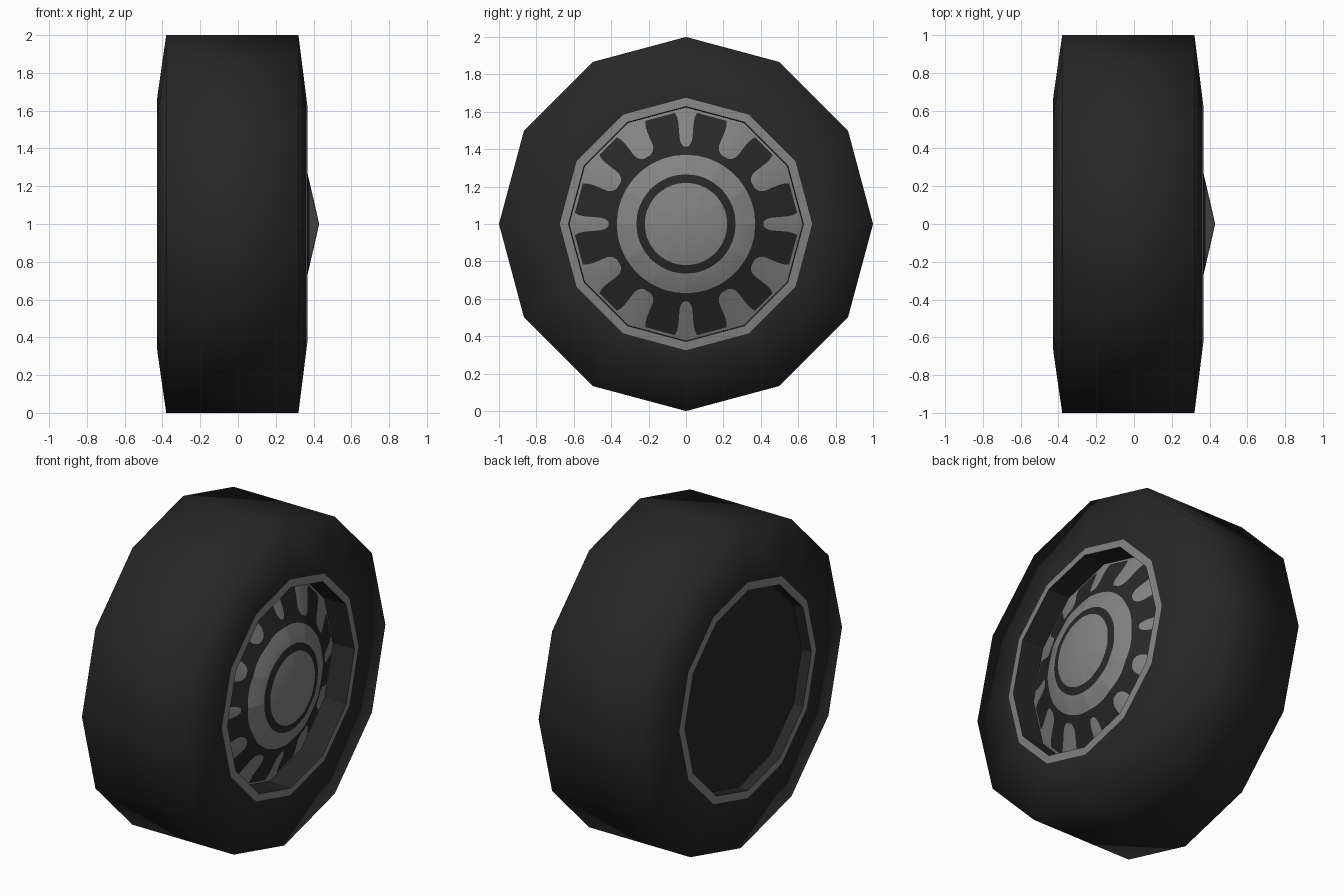
import bpy, math

if "Cube" in bpy.data.objects:
    bpy.data.objects.remove(bpy.data.objects["Cube"])

SIDES = 12


def material(name, v):
    m = bpy.data.materials.new(name)
    m.diffuse_color = (v, v, v, 1)
    m.use_nodes = True
    m.node_tree.nodes["Principled BSDF"].inputs["Base Color"].default_value = m.diffuse_color
    return m


RUBBER = material("dark_rubber", 0.021)
METAL = material("grey_metal", 0.23)


def make(name, verts, faces, mats, idx=None, smooth=False):
    me = bpy.data.meshes.new(name)
    me.from_pydata(verts, [], faces)
    for m in mats:
        me.materials.append(m)
    if idx:
        me.polygons.foreach_set("material_index", idx)
    me.polygons.foreach_set("use_smooth", [smooth] * len(faces))
    ob = bpy.data.objects.new(name, me)
    bpy.context.collection.objects.link(ob)
    return ob


def point(x, r, deg):
    a = math.radians(deg)
    return (x, r * math.sin(a), 1 + r * math.cos(a))


def revolve(name, profile, mat, smooth=False):
    """Sweep an (x, radius) profile round the axle in twelve steps."""
    verts = [point(x, r, 30 * i) for x, r in profile for i in range(SIDES)]
    faces = []
    for k in range(len(profile) - 1):
        for i in range(SIDES):
            j = (i + 1) % SIDES
            faces.append((k * SIDES + i, k * SIDES + j,
                          (k + 1) * SIDES + j, (k + 1) * SIDES + i))
    return make(name, verts, faces, [mat], smooth=smooth)


# Tyre and metal rims; profiles run from back to front
revolve("tyre", [(-0.427, 0.675), (-0.38, 1), (0.32, 1), (0.361, 0.675)], RUBBER, True)
revolve("front_rim", [(0.361, 0.675), (0.367, 0.628)], METAL)
revolve("back_rim", [(-0.43, 0.626), (-0.427, 0.675)], METAL)
revolve("front_rim_wall", [(0.367, 0.628), (0.22, 0.624)], RUBBER)
revolve("back_rim_wall", [(-0.365, 0.622), (-0.43, 0.626)], RUBBER)

# Closed dark disc at the back
make("back_disc", [point(-0.365, 0.622, 30 * i) for i in range(SIDES)],
     [tuple(range(SIDES))], [RUBBER])

# Shallow cone wheel face, with painted ring and spokes cut as faces
FACE = [(0, 0.43), (0.3, 0.361), (0.625, 0.22)]
RINGS = [0.0, 0.22, 0.265, 0.3, 0.37, 0.415, 0.42, 0.43, 0.445, 0.465, 0.49,
         0.55, 0.58, 0.6, 0.61, 0.625]


def face_x(r):
    for (r0, x0), (r1, x1) in zip(FACE, FACE[1:]):
        if r <= r1:
            return x0 + (x1 - x0) * (r - r0) / (r1 - r0)
    return FACE[-1][1]


def spoke_half_angle(r, sector):
    """Spokes have a rounded inner tip; upright and level ones are narrower."""
    full = 4.3 if sector % 3 == 0 else 7.2
    t = min(1, max(0, (r - 0.412) / 0.06))
    tip = math.sqrt(1 - (1 - t) ** 2) if t > 0 else 0.3
    flare = 1.4 * (max(0, r - 0.55) / 0.06) ** 2      # rounded outer corners
    return full * tip + min(flare, 1.4)


COLS = 8
N = SIDES * COLS
verts, faces, idx = [], [], []
for r in RINGS:
    blend = min(1, max(0, (r - 0.37) / 0.12))      # round hub to twelve-sided edge
    for s in range(SIDES):
        e = spoke_half_angle(r, s)
        for off in (-15, -12, -9.5, -e, 0, e, 9.5, 12):
            deg = 30 * s + off
            f = math.cos(math.radians(15)) / math.cos(math.radians(deg % 30 - 15))
            rho = r * (1 + (f - 1) * blend)
            verts.append(point(face_x(rho / f), rho, deg))
for k in range(len(RINGS) - 1):
    mid = (RINGS[k] + RINGS[k + 1]) / 2
    for i in range(N):
        j = (i + 1) % N
        q = (k * N + i, (k + 1) * N + i, (k + 1) * N + j, k * N + j)
        faces.append(q[::-1] if k else (j + N, i + N, 0))
        on_spoke = i % COLS in (3, 4) and mid > 0.415
        dark = 0.22 < mid < 0.265 or (0.37 < mid < 0.61 and not on_spoke)
        idx.append(1 if dark else 0)
make("wheel_face", verts, faces, [METAL, RUBBER], idx, True)

# Make every face point outwards from its own part
for ob in bpy.data.objects:
    for p in ob.data.polygons:
        c, n = p.center, p.normal
        radial = n.y * c.y + n.z * (c.z - 1)
        if ob.name.endswith("wall"):
            wrong = radial > 0
        elif ob.name == "tyre":
            wrong = radial < 0 if abs(c.x) < 0.2 else n.x * c.x < 0
        else:
            wrong = n.x * c.x < 0
        if wrong:
            p.flip()
    ob.data.update()
